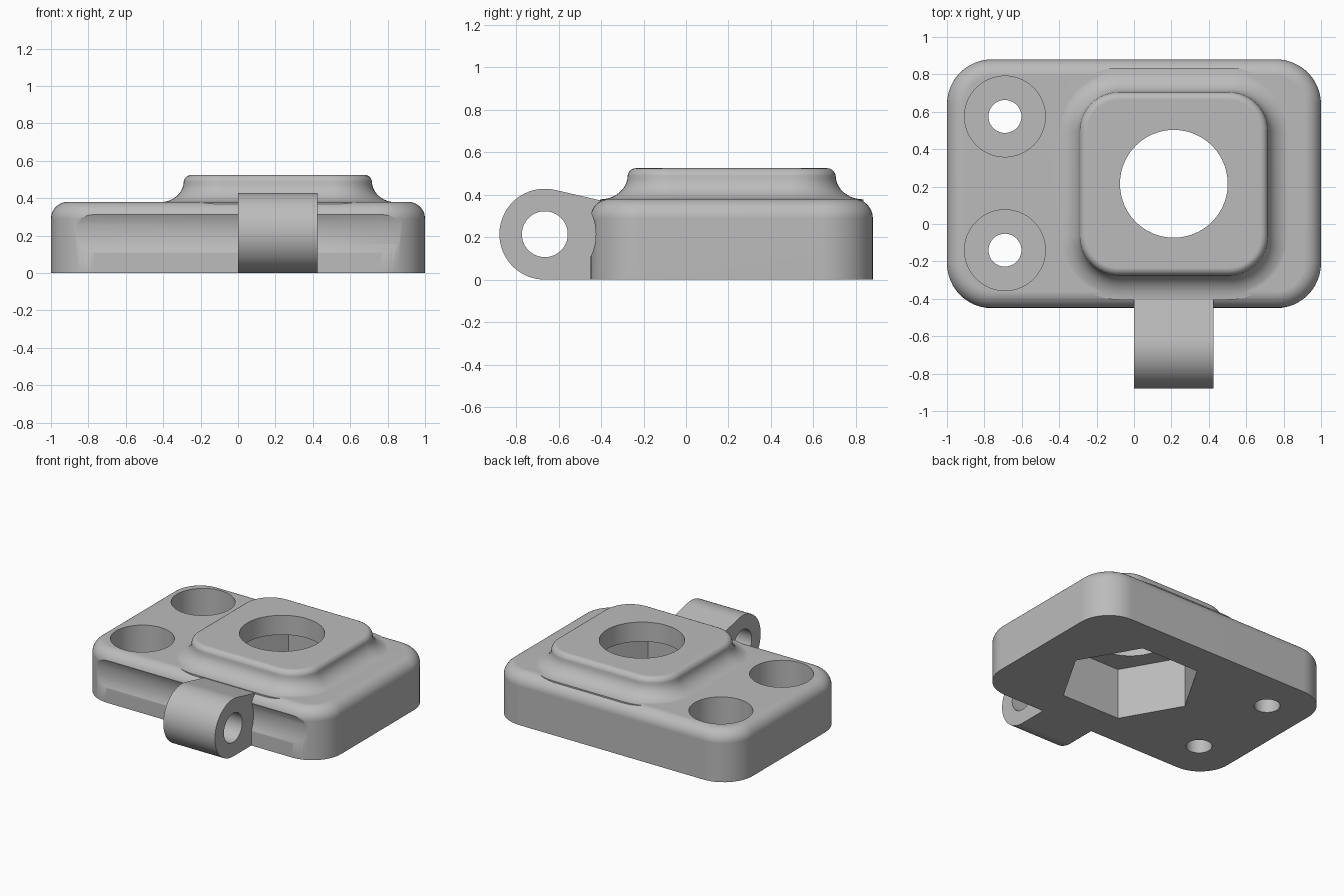
import bpy, bmesh
from math import sin, cos, pi, radians
from mathutils import Matrix

default = bpy.data.objects.get("Cube")
if default:
    bpy.data.objects.remove(default, do_unlink=True)

grey = bpy.data.materials.new("plain_grey")
grey.use_nodes = True
colour = (0.5, 0.5, 0.5, 1)
grey.diffuse_color = colour
grey.node_tree.nodes["Principled BSDF"].inputs["Base Color"].default_value = colour


def finish(name, bm):
    bmesh.ops.recalc_face_normals(bm, faces=bm.faces)
    mesh = bpy.data.meshes.new(name)
    bm.to_mesh(mesh)
    bm.free()
    mesh.materials.append(grey)
    obj = bpy.data.objects.new(name, mesh)
    bpy.context.collection.objects.link(obj)
    return obj


def rounded_loft(name, centre, half, radius, rings, steps=12):
    """Stack of rounded rectangles; each ring is (outward offset, height)."""
    bm = bmesh.new()
    loops = []
    for offset, z in rings:
        loop = []
        for q, (sx, sy) in enumerate([(1, 1), (-1, 1), (-1, -1), (1, -1)]):
            for i in range(steps + 1):
                a = (q + i / steps) * pi / 2
                x = centre[0] + sx * (half[0] - radius) + (radius + offset) * cos(a)
                y = centre[1] + sy * (half[1] - radius) + (radius + offset) * sin(a)
                loop.append(bm.verts.new((x, y, z)))
        loops.append(loop)
    for low, high in zip(loops, loops[1:]):
        for i in range(len(low)):
            j = (i + 1) % len(low)
            bm.faces.new((low[i], low[j], high[j], high[i]))
    bm.faces.new(loops[0][::-1])
    bm.faces.new(loops[-1])
    return finish(name, bm)


def cylinder(name, centre, radius, depth, sides=72, axis="Z"):
    bm = bmesh.new()
    turn = Matrix.Rotation(pi / 2, 4, "Y") if axis == "X" else Matrix()
    bmesh.ops.create_cone(bm, cap_ends=True, segments=sides, radius1=radius,
                          radius2=radius, depth=depth,
                          matrix=Matrix.Translation(centre) @ turn)
    return finish(name, bm)


def combine(target, tool, operation):
    mod = target.modifiers.new("combine", "BOOLEAN")
    mod.operation = operation
    mod.solver = "EXACT"
    mod.object = tool
    bpy.context.view_layer.update()
    graph = bpy.context.evaluated_depsgraph_get()
    mesh = bpy.data.meshes.new_from_object(target.evaluated_get(graph))
    target.modifiers.clear()
    target.data = mesh
    bpy.data.objects.remove(tool, do_unlink=True)


# Base slab with rounded corners and a rounded top edge
FILLET = 0.09
arc = [i / 10 * pi / 2 for i in range(11)]
rings = [(0, 0)] + [(FILLET * (cos(a) - 1), 0.38 - FILLET * (1 - sin(a))) for a in arc]
body = rounded_loft("bracket_body", (0, 0.215), (1, 0.665), 0.24, rings)

# Shallow clearance groove along the front, concentric with the hinge
HINGE_Y, HINGE_Z, HINGE_R = -0.665, 0.214, 0.214
combine(body, cylinder("groove", (0, HINGE_Y, HINGE_Z), 0.24, 2.4, 128, "X"), "DIFFERENCE")

# Raised boss: flared foot, upright wall, small rounded rim
boss_centre = (0.213, 0.215)
rings = [(0.13, 0.33)]
rings += [(0.13 * (1 - sin(a)), 0.49 - 0.112 * cos(a)) for a in arc]
rings += [(0.04 * (cos(a) - 1), 0.485 + 0.04 * sin(a)) for a in arc[2::2]]
combine(body, rounded_loft("boss", boss_centre, (0.503, 0.49), 0.21, rings), "UNION")

# Hinge knuckle: round nose, sloping top and flat underside running into the base
slope = radians(13)
profile = [(-0.37, 0)]
for i in range(41):
    a = -pi / 2 - i / 40 * (1.5 * pi - (pi / 2 - slope) - pi / 2 + pi / 2)
    profile.append((HINGE_Y + HINGE_R * cos(a), HINGE_Z + HINGE_R * sin(a)))
top_y, top_z = profile[-1]
profile.append((-0.37, top_z - (-0.37 - top_y) * sin(slope) / cos(slope)))
bm = bmesh.new()
side = bm.faces.new([bm.verts.new((0, y, z)) for y, z in profile])
sweep = bmesh.ops.extrude_face_region(bm, geom=[side])["geom"]
bmesh.ops.translate(bm, vec=(0.425, 0, 0),
                    verts=[v for v in sweep if isinstance(v, bmesh.types.BMVert)])
combine(body, finish("hinge", bm), "UNION")
combine(body, cylinder("hinge_bore", (0.2, HINGE_Y, HINGE_Z), 0.108, 1, 64, "X"), "DIFFERENCE")

# Round opening through the boss, hexagonal pocket from below
combine(body, cylinder("boss_hole", (*boss_centre, 0.4), 0.288, 1.2, 96), "DIFFERENCE")
pocket = cylinder("hex_pocket", (0, 0, 0), 0.48, 0.76, 6)
pocket.data.transform(Matrix.Translation((*boss_centre, 0)) @ Matrix.Rotation(pi / 6, 4, "Z"))
# Turn the pocket so two corners lie along x
first = pocket.data.vertices[0].co
if min(abs(v.co.x - boss_centre[0]) for v in pocket.data.vertices) < 0.01:
    pocket.data.transform(Matrix.Translation((*boss_centre, 0)) @ Matrix.Rotation(pi / 6, 4, "Z")
                          @ Matrix.Translation((-boss_centre[0], -boss_centre[1], 0)))
combine(body, pocket, "DIFFERENCE")

# Two counterbored screw holes
for y in (0.575, -0.14):
    combine(body, cylinder("counterbore", (-0.69, y, 0.67), 0.216, 1), "DIFFERENCE")
    combine(body, cylinder("screw_hole", (-0.69, y, 0), 0.088, 1, 48), "DIFFERENCE")

# Smooth shading with crisp edges
bpy.ops.object.select_all(action="DESELECT")
body.select_set(True)
bpy.context.view_layer.objects.active = body
bpy.ops.object.shade_smooth_by_angle(angle=radians(30))
body.modifiers.new("even_shading", "WEIGHTED_NORMAL").keep_sharp = True
